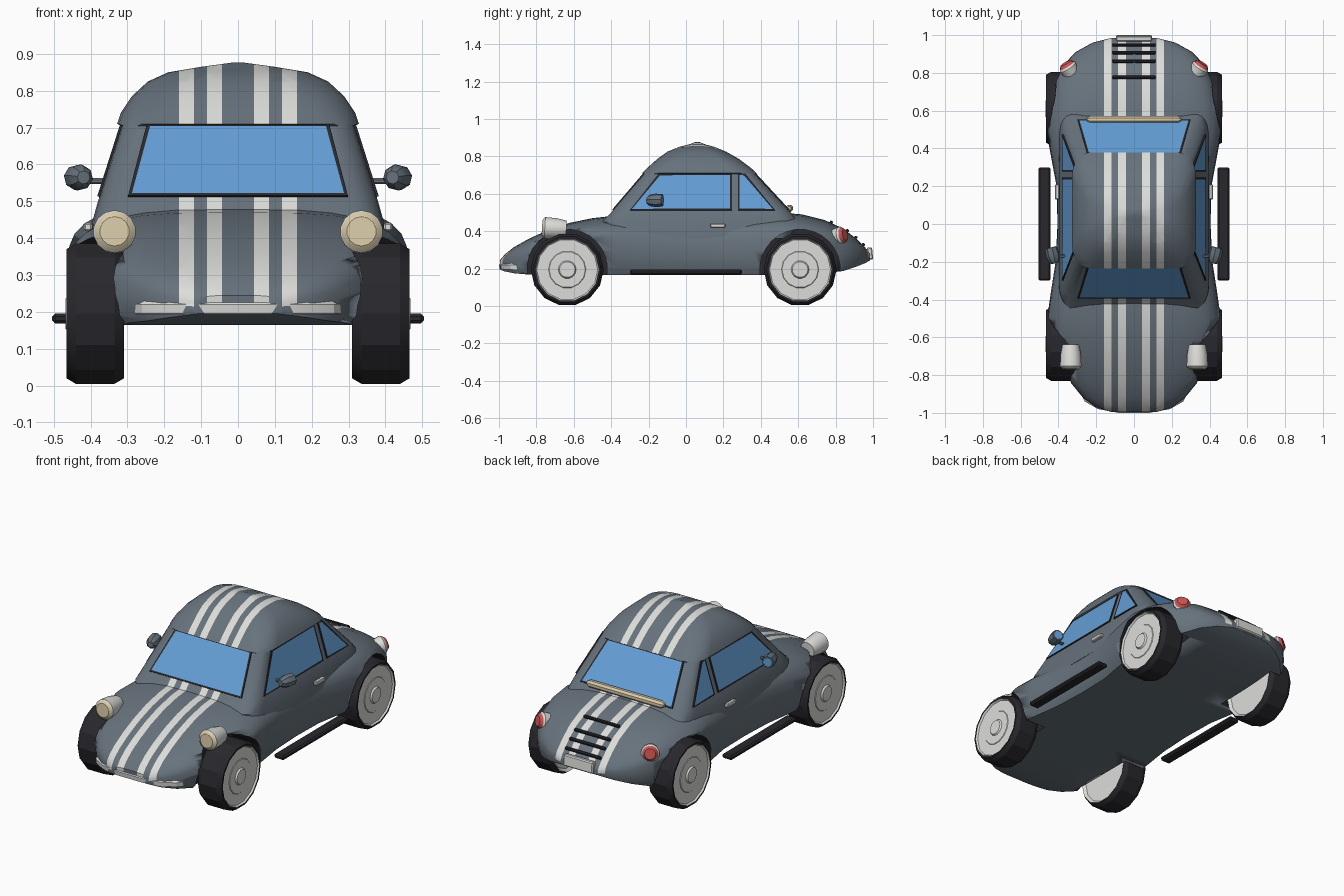
import bpy, bmesh, math
from mathutils import Vector

if "Cube" in bpy.data.objects:
    bpy.data.objects.remove(bpy.data.objects["Cube"])


def material(name, rgb):
    m = bpy.data.materials.new(name)
    m.use_nodes = True
    m.diffuse_color = (*rgb, 1)
    m.node_tree.nodes["Principled BSDF"].inputs["Base Color"].default_value = (*rgb, 1)
    return m


PAINT = material("slate paint", (0.135, 0.168, 0.2))
WHITE = material("off white", (0.72, 0.73, 0.7))
BLACK = material("black rubber", (0.022, 0.021, 0.026))
GLASS = material("blue glass", (0.125, 0.34, 0.66))
CREAM = material("cream lens", (0.7, 0.6, 0.4))
RED = material("red lens", (0.6, 0.09, 0.09))


def finish(name, bm, mats, angle=35):
    bmesh.ops.recalc_face_normals(bm, faces=bm.faces)
    me = bpy.data.meshes.new(name)
    bm.to_mesh(me)
    bm.free()
    for m in mats:
        me.materials.append(m)
    ob = bpy.data.objects.new(name, me)
    bpy.context.collection.objects.link(ob)
    bpy.ops.object.select_all(action='DESELECT')
    ob.select_set(True)
    bpy.context.view_layer.objects.active = ob
    bpy.ops.object.shade_smooth_by_angle(angle=math.radians(angle))
    return ob


def loft(rings, ids=None):
    """Skin closed rings and cap both ends; ids give a material index per ring."""
    ids = ids or [0] * len(rings)
    bm = bmesh.new()
    vs = [[bm.verts.new(p) for p in r] for r in rings]
    n = len(rings[0])
    for k in range(len(vs) - 1):
        for i in range(n):
            j = (i + 1) % n
            bm.faces.new((vs[k][i], vs[k][j], vs[k + 1][j], vs[k + 1][i])).material_index = ids[k]
    bm.faces.new(vs[0][::-1]).material_index = ids[0]
    bm.faces.new(vs[-1]).material_index = ids[-1]
    return bm


def lathe(name, origin, axis, profile, n=12, angle=35):
    """Turn (distance, radius, material) steps around an axis."""
    rot = Vector((0, 0, 1)).rotation_difference(Vector(axis))
    mats = list(dict.fromkeys(p[2] for p in profile))
    rings = []
    for h, r, _ in profile:
        turn = [2 * math.pi * (i + 0.5) / n for i in range(n)]
        rings.append([Vector(origin) + rot @ Vector((r * math.cos(a), r * math.sin(a), h)) for a in turn])
    return finish(name, loft(rings, [mats.index(p[2]) for p in profile]), mats, angle)


def box(name, center, size, mat, bevel=0.004, tilt=0):
    bm = bmesh.new()
    bmesh.ops.create_cube(bm, size=1)
    bmesh.ops.scale(bm, vec=size, verts=bm.verts)
    bmesh.ops.bevel(bm, geom=bm.edges[:], offset=bevel, segments=1, affect='EDGES')
    ob = finish(name, bm, [mat], 20)
    ob.location = center
    ob.rotation_euler.x = tilt
    return ob


def paint_stripes(ob, well=False):
    """Cut lengthwise stripes into the shell and colour them, plus the wheel wells."""
    bm = bmesh.new()
    bm.from_mesh(ob.data)
    for x in (0.043, 0.084, 0.12, 0.16):
        for s in (1, -1):
            bmesh.ops.bisect_plane(bm, geom=bm.verts[:] + bm.edges[:] + bm.faces[:],
                                   plane_co=(s * x, 0, 0), plane_no=(1, 0, 0))
    bm.normal_update()
    for f in bm.faces:
        c = f.calc_center_median()
        x = abs(c.x)
        f.material_index = 0
        if (0.043 < x < 0.084 or 0.12 < x < 0.16) and f.normal.z > -0.05 and c.z > 0.2:
            f.material_index = 1
        if well and x > 0.27:
            for wy in WHEELS:
                if all(math.hypot(v.co.y - wy, v.co.z - 0.195) < ARCH + 0.003 for v in f.verts):
                    f.material_index = 2
    bm.to_mesh(ob.data)
    bm.free()


WHEELS = (-0.635, 0.61)
ARCH = 0.215

# lower body: stations of (y, half width, top, bottom)
STATIONS = [(-0.995, 0.12, 0.245, 0.195), (-0.97, 0.2, 0.275, 0.185), (-0.92, 0.27, 0.315, 0.175),
            (-0.84, 0.335, 0.36, 0.168), (-0.74, 0.385, 0.405, 0.165), (-0.62, 0.435, 0.445, 0.165),
            (-0.5, 0.46, 0.47, 0.165), (-0.36, 0.44, 0.485, 0.165), (-0.2, 0.415, 0.485, 0.165),
            (0, 0.405, 0.485, 0.165), (0.2, 0.41, 0.485, 0.165), (0.36, 0.44, 0.495, 0.165),
            (0.5, 0.465, 0.5, 0.165), (0.62, 0.455, 0.49, 0.168), (0.74, 0.425, 0.46, 0.175),
            (0.84, 0.375, 0.415, 0.187), (0.91, 0.31, 0.36, 0.21), (0.96, 0.22, 0.31, 0.23),
            (0.985, 0.12, 0.28, 0.245)]


def body_ring(y, w, top, low):
    s = min(0.3, low + 0.4 * (top - low))
    half = []
    for i in range(9):
        a = math.pi / 2 * i / 8
        half.append((w * math.sin(a) ** 0.6, s + (top - s) * max(math.cos(a), 0) ** 0.6))
    half += [(w * 0.98, low + 0.3 * (s - low)), (w * 0.93, low)]
    return [(x, y, z) for x, z in half] + [(-x, y, z) for x, z in half[:0:-1]]


def top_at(y):
    for a, b in zip(STATIONS, STATIONS[1:]):
        if a[0] <= y <= b[0]:
            f = (y - a[0]) / (b[0] - a[0])
            return a[2] + f * (b[2] - a[2]), math.atan2(b[2] - a[2], b[0] - a[0])


body = finish("body", loft([body_ring(*s) for s in STATIONS]), [PAINT, WHITE, BLACK])
for wy in WHEELS:
    for side in (1, -1):
        cutter = lathe("arch_cutter", (0, wy, 0.195), (side, 0, 0),
                       [(0.29, ARCH, BLACK), (0.7, ARCH, BLACK)], 28)
        cutter.hide_render = True
        mod = body.modifiers.new("arch", 'BOOLEAN')
        mod.operation, mod.solver, mod.object = 'DIFFERENCE', 'EXACT', cutter
        bpy.context.view_layer.objects.active = body
        bpy.ops.object.modifier_apply(modifier=mod.name)
        bpy.data.objects.remove(cutter)
paint_stripes(body, True)


# cabin: rounded rectangles stacked upward, with a slight drip edge under the roof
def cabin_ring(z, w, y0, y1, fx, fy):
    cy, hy = (y0 + y1) / 2, (y1 - y0) / 2
    pts = []
    for q in range(4):
        sx, sy = ((1, 1), (-1, 1), (-1, -1), (1, -1))[q]
        for i in range(6):
            a = math.pi / 2 * (q + i / 5)
            pts.append((sx * w * (1 - fx) + w * fx * math.cos(a),
                        cy + sy * hy * (1 - fy) + hy * fy * math.sin(a), z))
    return pts


cabin = finish("cabin", loft([cabin_ring(*r) for r in (
    (0.36, 0.404, -0.42, 0.55, 0.2, 0.21), (0.45, 0.394, -0.45, 0.6, 0.2, 0.21),
    (0.5, 0.38, -0.4, 0.56, 0.2, 0.21), (0.705, 0.315, -0.225, 0.37, 0.2, 0.21),
    (0.71, 0.328, -0.235, 0.378, 0.3, 0.4), (0.74, 0.318, -0.205, 0.345, 0.35, 0.45),
    (0.785, 0.288, -0.155, 0.285, 0.4, 0.5), (0.825, 0.245, -0.1, 0.215, 0.5, 0.6),
    (0.85, 0.19, -0.04, 0.155, 0.6, 0.7), (0.865, 0.1, 0.02, 0.1, 0.7, 0.8),
    (0.877, 0.012, 0.05, 0.07, 0.8, 0.8))]), [PAINT, WHITE])
paint_stripes(cabin)


# windows: thin plates with an inset pane
def window(name, pts, outward):
    bm = bmesh.new()
    face = bm.faces.new([bm.verts.new(p) for p in pts])
    face.normal_update()
    if face.normal.dot(Vector(outward)) < 0:
        face.normal_flip()
    n = face.normal.copy()
    bmesh.ops.translate(bm, verts=bm.verts, vec=n * -0.003)
    front = bmesh.ops.extrude_face_region(bm, geom=[face])["geom"]
    bmesh.ops.translate(bm, verts=[v for v in front if isinstance(v, bmesh.types.BMVert)], vec=n * 0.009)
    pane = [f for f in front if isinstance(f, bmesh.types.BMFace)]
    bmesh.ops.inset_individual(bm, faces=pane, thickness=0.013)
    pane[0].material_index = 1
    finish(name, bm, [BLACK, GLASS], 20)


def wall(z):
    f = (z - 0.5) / 0.205
    return 0.38 - 0.065 * f, -0.4 + 0.175 * f, 0.56 - 0.19 * f


LOW, HIGH = 0.512, 0.708
for name, k, out in (("windshield", 1, -1), ("rear_window", 2, 1)):
    a, b = wall(LOW)[k], wall(HIGH)[k]
    window(name, [(-0.298, a, LOW), (0.298, a, LOW), (0.247, b, HIGH), (-0.247, b, HIGH)], (0, out, 0.5))
xl, xh = wall(LOW)[0], wall(HIGH)[0]

for side, tag in ((1, "left"), (-1, "right")):
    out = (side, 0, 0.3)
    window(tag + "_door_window", [(side * xl, -0.3, LOW), (side * xl, 0.245, LOW),
                                  (side * xh, 0.245, HIGH), (side * xh, -0.145, HIGH)], out)
    window(tag + "_quarter_window", [(side * xl, 0.278, LOW), (side * xl, 0.475, LOW),
                                     (side * xh, 0.315, HIGH), (side * xh, 0.278, HIGH)], out)
    # wheels with pale discs and hub caps
    for wy, end in zip(WHEELS, ("front", "rear")):
        lathe(f"{tag}_{end}_wheel", (0, wy, 0.195), (side, 0, 0),
              [(0.325, 0.165, WHITE), (0.31, 0.18, BLACK), (0.335, 0.195, BLACK), (0.44, 0.195, BLACK),
               (0.465, 0.18, BLACK), (0.465, 0.17, WHITE), (0.456, 0.163, WHITE), (0.456, 0.1, WHITE),
               (0.459, 0.097, WHITE), (0.459, 0.048, WHITE), (0.468, 0.042, WHITE)], 14, 25)
    # lights
    lathe(tag + "_headlight", (side * 0.335, -0.66, 0.412), (0, -1, 0.06),
          [(-0.02, 0.045, WHITE), (0.03, 0.055, WHITE), (0.095, 0.058, WHITE),
           (0.1, 0.054, CREAM), (0.11, 0.04, CREAM)], 14)
    lathe(tag + "_tail_light", (side * 0.335, 0.805, 0.37), (side * 0.5, 0.8, 0.2),
          [(-0.03, 0.04, WHITE), (0.03, 0.05, WHITE), (0.04, 0.043, RED), (0.055, 0.03, RED)], 12)
    # mirrors
    lathe(tag + "_mirror_stem", (side * 0.34, -0.17, 0.555), (side, 0, 0),
          [(0, 0.009, PAINT), (0.08, 0.009, PAINT)], 8)
    lathe(tag + "_mirror", (side * 0.43, -0.165, 0.565), (side * 0.25, 1, 0),
          [(-0.045, 0.018, PAINT), (-0.03, 0.03, PAINT), (0, 0.036, PAINT), (0.04, 0.034, PAINT),
           (0.04, 0.029, GLASS), (0.042, 0.027, GLASS)], 8)
    # side trim
    box(tag + "_door_handle", (side * 0.407, 0.17, 0.43), (0.022, 0.08, 0.022), WHITE)
    box(tag + "_running_board", (side * 0.473, 0, 0.182), (0.064, 0.6, 0.026), BLACK, 0.008)

# front bumper follows the nose
path = [(-0.285, -0.88), (-0.26, -0.925), (-0.19, -0.965), (-0.08, -0.985)]
path += [(-x, y) for x, y in path[::-1]]
bumper = []
for x, y in path:
    bumper.append([(x, y - 0.012, 0.195), (x, y - 0.015, 0.22), (x * 0.97, y, 0.235),
                   (x * 0.9, y + 0.03, 0.235), (x * 0.9, y + 0.03, 0.19)])
finish("front_bumper", loft(bumper), [WHITE], 30)

# rear deck: cream bar, vents and plate
lathe("rear_bar", (-0.25, 0.553, 0.522), (1, 0, 0),
      [(0, 0.01, CREAM), (0.02, 0.021, CREAM), (0.48, 0.021, CREAM), (0.5, 0.01, CREAM)], 8)
for i, y in enumerate((0.775, 0.86, 0.905, 0.945)):
    z, tilt = top_at(y)
    box(f"vent_{i + 1}", (0, y, z), (0.23, 0.016, 0.024), BLACK, 0.004, tilt)
box("rear_plate", (0, 0.983, 0.28), (0.19, 0.03, 0.065), WHITE, 0.006, 0.1)
